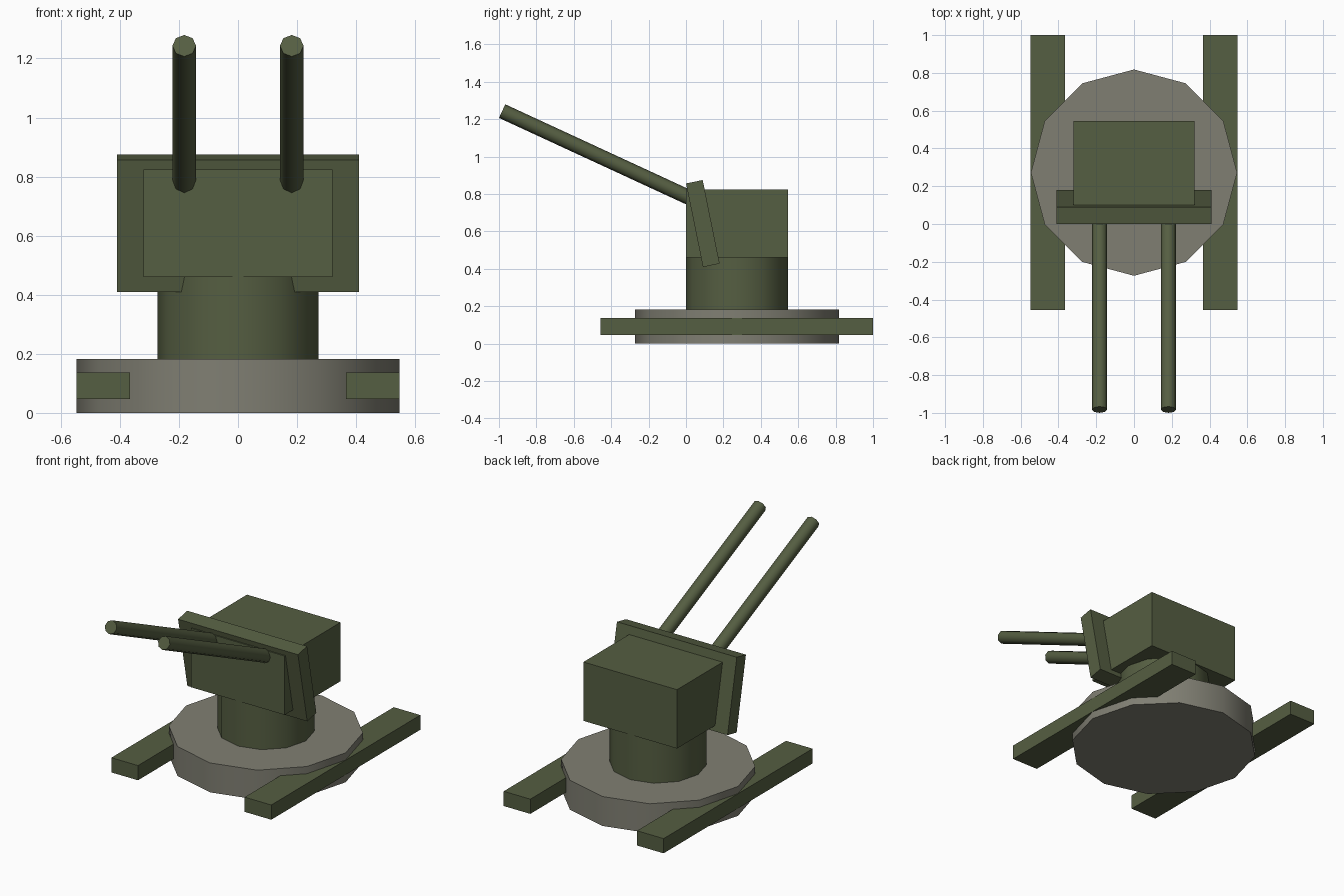
import bpy
from math import radians, sin, cos
from mathutils import Vector

cube = bpy.data.objects.get("Cube")
if cube:
    bpy.data.objects.remove(cube, do_unlink=True)


def make_material(name, rgb):
    mat = bpy.data.materials.new(name)
    mat.use_nodes = True
    mat.diffuse_color = (*rgb, 1)
    mat.node_tree.nodes["Principled BSDF"].inputs["Base Color"].default_value = (*rgb, 1)
    return mat


olive = make_material("olive green", (0.091, 0.112, 0.054))
grey = make_material("warm grey", (0.216, 0.212, 0.171))


def finish(name, mat):
    obj = bpy.context.object
    obj.name = obj.data.name = name
    obj.data.materials.append(mat)
    return obj


def box(name, center, size, mat, tilt=0):
    bpy.ops.mesh.primitive_cube_add(size=1, location=center, rotation=(tilt, 0, 0))
    bpy.context.object.scale = size
    return finish(name, mat)


def cylinder(name, start, end, radius, sides, mat):
    start, end = Vector(start), Vector(end)
    axis = end - start
    # Tilt about x only, so that the corners stay on the axes
    tilt = Vector((axis.z, axis.y)).angle_signed(Vector((1, 0)))
    bpy.ops.mesh.primitive_cylinder_add(
        vertices=sides, radius=radius, depth=axis.length,
        location=(start + end) / 2, rotation=(-tilt, 0, 0))
    bpy.ops.object.shade_smooth_by_angle(angle=radians(50))
    return finish(name, mat)


MID_Y = 0.272

# Round base and column
cylinder("round_base", (0, MID_Y, 0), (0, MID_Y, 0.182), 0.546, 12, grey)
cylinder("column", (0, MID_Y, 0.18), (0, MID_Y, 0.465), 0.273, 12, olive)

# Gun housing and tilted shield
box("gun_housing", (0, MID_Y, 0.642), (0.64, 0.546, 0.364), olive)
box("shield", (0, 0.09, 0.642), (0.82, 0.091, 0.456), olive, tilt=0.2)

# Barrels and ground beams, one on each side
pitch = radians(24.8)
tip = Vector((0, -0.983, 1.243))
back = tip + Vector((0, cos(pitch), -sin(pitch))) * 1.2
for side, sx in (("left", 1), ("right", -1)):
    offset = Vector((sx * 0.182, 0, 0))
    cylinder(side + "_barrel", back + offset, tip + offset, 0.04, 8, olive)
    box(side + "_ground_beam", (sx * 0.456, MID_Y, 0.092), (0.182, 1.456, 0.091), olive)
